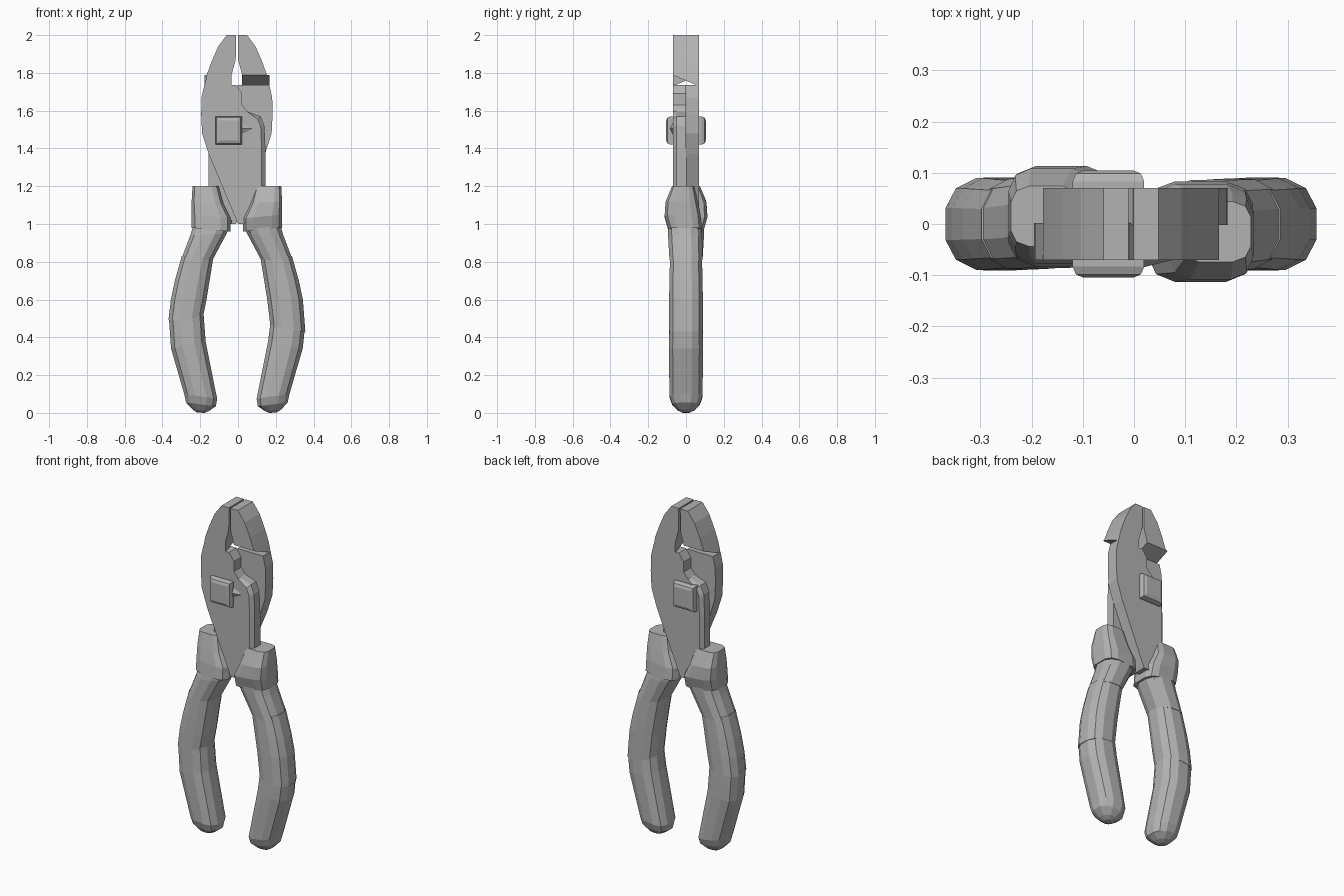
import bpy, bmesh, math
from mathutils import Vector, Matrix

if "Cube" in bpy.data.objects:
    bpy.data.objects.remove(bpy.data.objects["Cube"])

steel = bpy.data.materials.new("plain_grey")
steel.use_nodes = True
GREY = (0.45, 0.45, 0.45, 1)
steel.diffuse_color = GREY
steel.node_tree.nodes["Principled BSDF"].inputs["Base Color"].default_value = GREY

AXIS = -0.006  # x of the vertical axis about which the two halves repeat


def finish(name, bm, turned=False):
    if turned:
        bmesh.ops.rotate(bm, verts=bm.verts, cent=(AXIS, 0, 0),
                         matrix=Matrix.Rotation(math.pi, 3, 'Z'))
    bmesh.ops.recalc_face_normals(bm, faces=bm.faces)
    mesh = bpy.data.meshes.new(name)
    bm.to_mesh(mesh)
    bm.free()
    mesh.materials.append(steel)
    obj = bpy.data.objects.new(name, mesh)
    bpy.context.collection.objects.link(obj)
    return obj


def plate(outline, y0, y1):
    """Extrude an x-z outline between two depths."""
    bm = bmesh.new()
    face = bm.faces.new([bm.verts.new((x, y0, z)) for x, z in outline])
    new = bmesh.ops.extrude_face_region(bm, geom=[face])["geom"]
    bmesh.ops.translate(bm, vec=(0, y1 - y0, 0),
                        verts=[v for v in new if isinstance(v, bmesh.types.BMVert)])
    return bm


def loft(rings, square=0.8, sides=12):
    """Each ring: inner x, inner z, outer x, outer z, front y, back y."""
    bm = bmesh.new()
    loops = []
    for xi, zi, xo, zo, y0, y1 in rings:
        mid = Vector(((xi + xo) / 2, (y0 + y1) / 2, (zi + zo) / 2))
        u = Vector(((xo - xi) / 2, 0, (zo - zi) / 2))
        v = Vector((0, (y1 - y0) / 2, 0))
        loop = []
        for i in range(sides):
            a = math.tau * (i + 0.5) / sides
            c, s = math.cos(a), math.sin(a)
            loop.append(bm.verts.new(mid + u * math.copysign(abs(c) ** square, c)
                                     + v * math.copysign(abs(s) ** square, s)))
        loops.append(loop)
    for a, b in zip(loops, loops[1:]):
        for i in range(sides):
            j = (i + 1) % sides
            bm.faces.new((a[i], a[j], b[j], b[i]))
    bm.faces.new(loops[0])
    bm.faces.new(loops[-1])
    return bm


# Outlines for one half: jaw tip, and hub with its crossing shank
JAW = [(-0.06, 2), (-0.011, 2), (-0.012, 1.87), (-0.034, 1.79), (-0.034, 1.73),
       (-0.178, 1.73), (-0.165, 1.79), (-0.14, 1.86), (-0.105, 1.94)]
HUB = [(-0.178, 1.735), (-0.193, 1.67), (-0.195, 1.58), (-0.19, 1.48), (-0.155, 1.37),
       (0, 1.0), (0.09, 1.0), (0.145, 1.15), (0.145, 1.4), (0.14, 1.52), (0.12, 1.57),
       (0.05, 1.595), (0.022, 1.63), (0.022, 1.69), (-0.01, 1.735)]

for side, turned in (("left", False), ("right", True)):
    # Jaw, its rear lower edge raised into a sloping notch
    bm = plate(JAW, -0.07, 0.07)
    for v in bm.verts:
        if v.co.z < 1.74 and v.co.y > 0:
            v.co.z = 1.788
    finish(side + "_jaw", bm, turned)

    # Hub plate fills half the thickness, with a softened shank edge
    bm = plate(HUB, -0.07, 0.002)
    edges = [e for e in bm.edges
             if all(v.co.y < 0 and v.co.x > 0.04 and v.co.z > 1.1 for v in e.verts)]
    bmesh.ops.bevel(bm, geom=edges, offset=0.02, segments=1, affect='EDGES')
    finish(side + "_hub_plate", bm, turned)

# Grips, running from the boxy collar down to the rounded end
for side, turned, bend in (("left", False, 0.45), ("right", True, 0.51)):
    finish(side + "_collar", loft([
        (0.09, 1.2, 0.23, 1.2, -0.075, 0.045),
        (0.065, 1.11, 0.235, 1.12, -0.11, 0.065),
        (0.025, 1.03, 0.235, 1.05, -0.115, 0.08),
        (0.025, 0.96, 0.235, 0.98, -0.095, 0.085)], 0.55), turned)
    finish(side + "_upper_grip", loft([
        (0.015, 1.02, 0.225, 1.0, -0.1, 0.08),
        (0.045, 0.95, 0.243, 0.94, -0.098, 0.088),
        (0.12, 0.81, 0.292, 0.81, -0.09, 0.09)]), turned)
    finish(side + "_middle_grip", loft([
        (0.115, 0.83, 0.288, 0.83, -0.087, 0.087),
        (0.136, 0.7, 0.325, 0.7, -0.09, 0.09),
        (0.152, 0.6, 0.346, 0.6, -0.092, 0.092),
        (0.17, bend, 0.359, bend - 0.02, -0.092, 0.092)]), turned)
    finish(side + "_lower_grip", loft([
        (0.168, bend + 0.02, 0.357, bend, -0.09, 0.09),
        (0.157, 0.38, 0.345, 0.34, -0.093, 0.093),
        (0.096, 0.075, 0.275, 0.1, -0.09, 0.09),
        (0.103, 0.035, 0.265, 0.055, -0.075, 0.075),
        (0.14, 0.01, 0.23, 0.018, -0.045, 0.045),
        (0.165, 0, 0.205, 0.002, -0.02, 0.02)]), turned)

# Pivot rivet through both plates, with domed heads
bm = bmesh.new()
bmesh.ops.create_cube(bm, size=1, matrix=Matrix.Translation((-0.05, 0, 1.495))
                      @ Matrix.Diagonal((0.14, 0.21, 0.15, 1)))
rim = [e for e in bm.edges if abs(e.verts[0].co.y - e.verts[1].co.y) < 0.01]
bmesh.ops.bevel(bm, geom=rim, offset=0.022, segments=2, affect='EDGES', profile=0.5)
finish("pivot_rivet", bm)

# Small wedge-shaped burr beside the rivet
bm = bmesh.new()
bmesh.ops.create_cone(bm, cap_ends=True, segments=4, radius1=0.04, radius2=0, depth=0.08,
                      matrix=Matrix.Translation((0.045, -0.068, 1.505))
                      @ Matrix.Rotation(math.pi / 2, 4, 'Y') @ Matrix.Diagonal((1, 0.5, 1, 1)))
finish("rivet_burr", bm)
